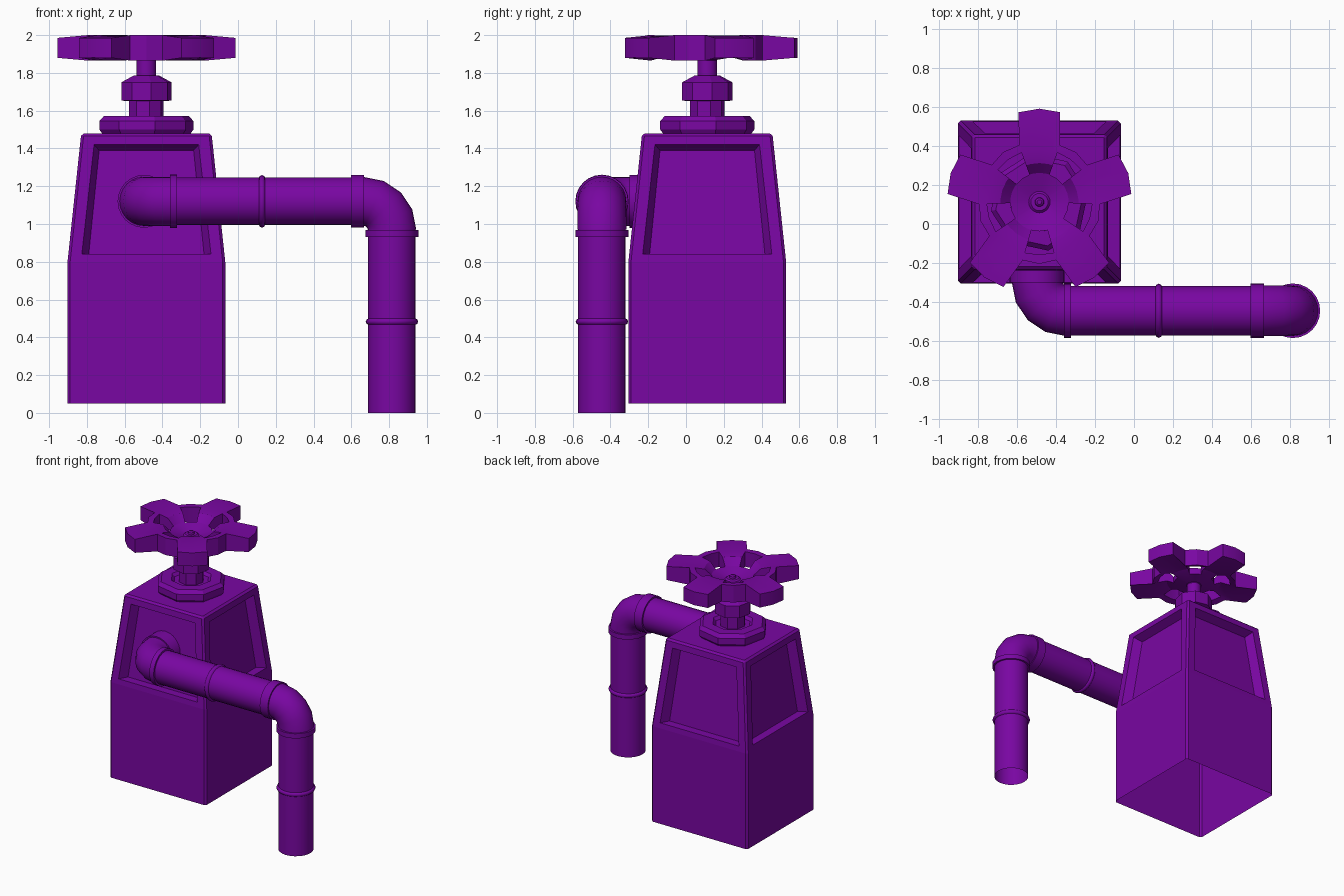
import bpy, bmesh
from math import sin, cos, pi, radians
from mathutils import Vector as V, Matrix

if "Cube" in bpy.data.objects:
    bpy.data.objects.remove(bpy.data.objects["Cube"])

CX, CY = -0.485, 0.1125           # axis of body and valve
PY, PZ, PX = -0.445, 1.12, 0.815  # pipe run lines
WX = -0.4975                      # pipe outlet on the front panel
X, Y, Z = V((1, 0, 0)), V((0, 1, 0)), V((0, 0, 1))
mat = bpy.data.materials.new("purple")
mat.diffuse_color = (0.19, 0.002, 0.36, 1)
mat.use_nodes = True
mat.node_tree.nodes["Principled BSDF"].inputs["Base Color"].default_value = mat.diffuse_color


def finish(name, bm, smooth=None, recalc=True):
    if recalc:
        bmesh.ops.recalc_face_normals(bm, faces=bm.faces)
    me = bpy.data.meshes.new(name)
    bm.to_mesh(me)
    bm.free()
    me.materials.append(mat)
    ob = bpy.data.objects.new(name, me)
    bpy.context.collection.objects.link(ob)
    if smooth:
        bpy.ops.object.select_all(action='DESELECT')
        ob.select_set(True)
        bpy.context.view_layer.objects.active = ob
        bpy.ops.object.shade_smooth_by_angle(angle=radians(smooth))
    return ob


def sweep(name, stations, u, n=24, caps=True, phase=0, smooth=40):
    """Skin rings given as (centre, direction, radius); u is square to every direction."""
    bm = bmesh.new()
    rings = []
    for c, d, r in stations:
        w = d.cross(u)
        rings.append([bm.verts.new(c + r * (u * cos(a) + w * sin(a)))
                      for a in (phase + 2 * pi * i / n for i in range(n))])
    for a, b in zip(rings, rings[1:]):
        for i in range(n):
            j = (i + 1) % n
            bm.faces.new((a[i], a[j], b[j], b[i]))
    if caps:
        bm.faces.new(rings[0])
        bm.faces.new(rings[-1])
    return finish(name, bm, smooth)


def turned(name, profile, n=8, phase=0.18, smooth=None):
    sweep(name, [(V((CX, CY, z)), Z, r) for r, z in profile], X, n, True, phase, smooth)


def straight(name, p, d, length, r=0.126, caps=False):
    sweep(name, [(p, d, r), (p + d * length, d, r)], Y if d != Y and d != -Y else X, caps=caps)


def bead(name, p, d):
    prof = [(-.018, .122), (-.012, .134), (0, .139), (.012, .134), (.018, .122)]
    sweep(name, [(p + d * t, d, r) for t, r in prof], Y, caps=False, smooth=60)


def elbow(name, start, d0, d1, bend, r, n=4):
    st = []
    for i in range(n + 1):
        a = pi / 2 * i / n
        st.append((start + bend * (d0 * sin(a) + d1 * (1 - cos(a))), d0 * cos(a) + d1 * sin(a), r))
    sweep(name, st, d0.cross(d1), caps=False)


# Body: open-bottomed box with tapered top and four recessed panels
def half(z):
    return 0.4175 - max(0, z - 0.8) / 0.68 * 0.0725


bm = bmesh.new()
for k in range(4):
    rot = Matrix.Rotation(k * pi / 2, 4, 'Z')

    def quad(w0, z0, w1, z1, depth=0):
        return [bm.verts.new(rot @ V((x, -half(z) + depth, z)))
                for x, z in ((-w0, z0), (w0, z0), (w1, z1), (-w1, z1))]
    bm.faces.new(quad(half(.05), .05, half(.8), .8))
    loops = [quad(half(.8), .8, half(1.48), 1.48), quad(.342, .84, .277, 1.42),
             quad(.305, .84, .25, 1.39, .065)]
    for a, b in zip(loops, loops[1:]):
        for i in range(4):
            j = (i + 1) % 4
            bm.faces.new((a[i], a[j], b[j], b[i]))
    bm.faces.new(loops[-1])
h = half(1.48)
bm.faces.new([bm.verts.new((sx * h, sy * h, 1.48)) for sx, sy in ((-1, -1), (1, -1), (1, 1), (-1, 1))])
bmesh.ops.remove_doubles(bm, verts=bm.verts, dist=1e-4)
corner = [e for e in bm.edges
          if all(abs(abs(v.co.x) - abs(v.co.y)) < 1e-3 for v in e.verts)
          and (abs(e.verts[0].co.z - e.verts[1].co.z) > .1 or e.verts[0].co.z > 1.4)]
bmesh.ops.bevel(bm, geom=corner, offset=0.014, segments=1, affect='EDGES')
bmesh.ops.translate(bm, verts=bm.verts, vec=(CX, CY, 0))
finish("body", bm, recalc=False)

# Valve stack
turned("base_nut", [(.235, 1.475), (.253, 1.50), (.253, 1.545), (.228, 1.572),
                    (.15, 1.572), (.13, 1.55), (.08, 1.55)])
turned("valve_neck", [(.093, 1.54), (.093, 1.66)])
turned("packing_nut", [(.11, 1.65), (.135, 1.655), (.135, 1.75), (.07, 1.785)])
turned("valve_stem", [(.053, 1.77), (.053, 1.88)], n=12, smooth=40)
turned("wheel_hub", [(.052, 1.865), (.065, 1.88), (.06, 1.90), (.045, 1.915), (.024, 1.915),
                     (.022, 1.93), (.012, 1.938)], n=12, smooth=30)

# Handwheel: dished disc, five square lobes, five windows between the spokes
bm = bmesh.new()
sector = [(-20, .31), (-13, .473), (0, .479), (13, .473), (20, .31), (36, .317)]
inner = [(.27, 1.998, 1.88), (.2, 1.985, 1.90), (.15, 1.935, 1.885), (.055, 1.905, 1.87)]
top, low = [[] for _ in range(5)], [[] for _ in range(5)]
for k in range(5):
    for deg, r in sector:
        a = radians(90 + 72 * k + deg)
        drop = (r - .31) * 0.09
        for i, (rr, zt, zb) in enumerate([(r, 2 - drop, 1.865 + drop)] + inner):
            for side, z in ((top, zt), (low, zb)):
                side[i].append(bm.verts.new((CX + rr * cos(a), CY + rr * sin(a), z)))
pair = {t: b for tr, lr in zip(top, low) for t, b in zip(tr, lr)}
for ring in range(4):
    for i in range(30):
        if ring in (1, 2) and i % 6 >= 4:      # window
            continue
        j = (i + 1) % 30
        for s in (top, low):
            bm.faces.new((s[ring][i], s[ring][j], s[ring + 1][j], s[ring + 1][i]))
for e in [e for e in bm.edges if e.is_boundary and all(v in pair for v in e.verts)]:
    a, b = e.verts
    bm.faces.new((a, b, pair[b], pair[a]))
bmesh.ops.delete(bm, geom=[v for v in bm.verts if not v.link_faces], context='VERTS')
finish("handwheel", bm, 25)

# Pipe from the front panel, across and down
straight("wall_flange", V((WX, -.19, PZ)), -Y, .11, .14, True)
elbow("wall_elbow", V((WX, -.295, PZ)), -Y, X, .15, .13)
straight("cross_pipe", V((WX + .15, PY, PZ)), X, 1.015)
straight("inner_collar", V((-.36, PY, PZ)), X, .037, .141, True)
bead("cross_bead", V((.127, PY, PZ)), X)
straight("outer_collar", V((.597, PY, PZ)), X, .07, .139, True)
elbow("down_elbow", V((PX - .15, PY, PZ)), X, -Z, .15, .129)
straight("down_collar", V((PX, PY, .968)), -Z, .037, .14, True)
straight("down_pipe", V((PX, PY, .97)), -Z, .97)
bead("down_bead", V((PX, PY, .483)), -Z)
